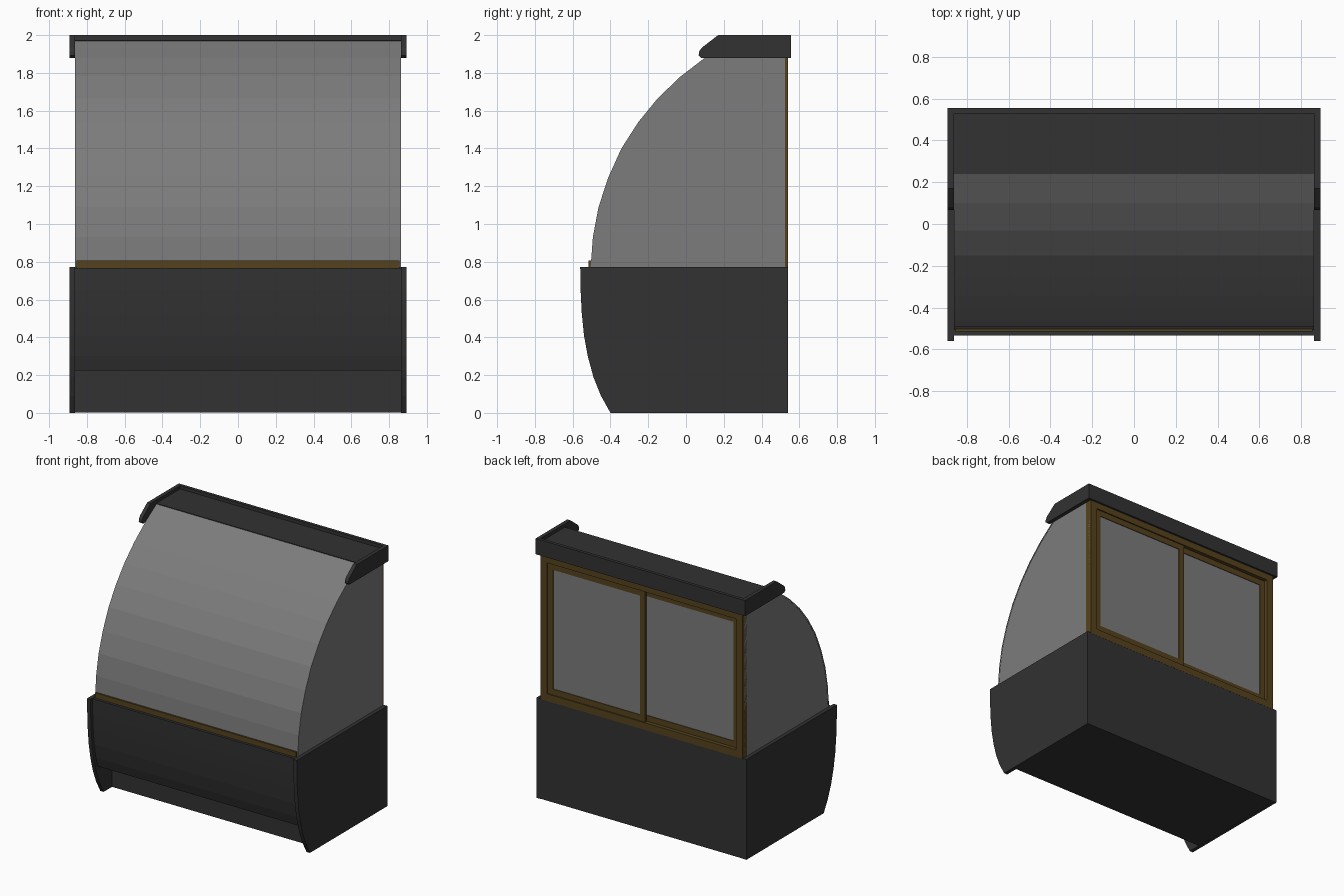
import bpy, bmesh

if "Cube" in bpy.data.objects:
    bpy.data.objects.remove(bpy.data.objects["Cube"])


def material(name, color):
    m = bpy.data.materials.new(name)
    m.diffuse_color = color
    m.use_nodes = True
    m.node_tree.nodes["Principled BSDF"].inputs["Base Color"].default_value = m.diffuse_color
    return m


DARK = material("charcoal", (0.032, 0.032, 0.032, 1))
GOLD = material("bronze", (0.09, 0.055, 0.012, 1))
GLASS = material("glass", (0.2, 0.2, 0.2, 0.6))


def prism(name, profile, x0, x1, mat):
    """Extrude a closed (y, z) profile from x0 to x1."""
    bm = bmesh.new()
    face = bm.faces.new([bm.verts.new((x0, y, z)) for y, z in profile])
    ext = bmesh.ops.extrude_face_region(bm, geom=[face])
    moved = [v for v in ext["geom"] if isinstance(v, bmesh.types.BMVert)]
    bmesh.ops.translate(bm, verts=moved, vec=(x1 - x0, 0, 0))
    bmesh.ops.recalc_face_normals(bm, faces=bm.faces)
    mesh = bpy.data.meshes.new(name)
    bm.to_mesh(mesh)
    bm.free()
    mesh.materials.append(mat)
    ob = bpy.data.objects.new(name, mesh)
    bpy.context.collection.objects.link(ob)
    return ob


def box(name, x, y, z, mat):
    prof = [(y[0], z[0]), (y[1], z[0]), (y[1], z[1]), (y[0], z[1])]
    return prism(name, prof, x[0], x[1], mat)


def pair(name, profile, x0, x1, mat):
    """Same profile on the right and left ends."""
    prism(name + "_right", profile, x0, x1, mat)
    prism(name + "_left", profile, -x1, -x0, mat)


def frame(name, x, y, z, w, mat):
    """Rectangular frame of two stiles and two rails."""
    box(name + "_stile_a", (x[0], x[0] + w), y, z, mat)
    box(name + "_stile_b", (x[1] - w, x[1]), y, z, mat)
    inner = (x[0] + w, x[1] - w)
    box(name + "_bottom_rail", inner, y, (z[0], z[0] + w), mat)
    box(name + "_top_rail", inner, y, (z[1] - w, z[1]), mat)


# Base: bowed end panels and an inset body with a recessed toe kick
bow = [(-0.56, 0.772), (-0.558, 0.65), (-0.552, 0.53), (-0.54, 0.41),
       (-0.52, 0.30), (-0.49, 0.19), (-0.45, 0.09), (-0.40, 0.0)]
pair("base_end_panel", bow + [(0.54, 0), (0.54, 0.772)], 0.863, 0.892, DARK)
front = [(y + 0.025, z) for y, z in bow[:5]]
front[0] = (-0.535, 0.768)
prism("base_body", front + [(-0.473, 0.225), (-0.30, 0.225), (-0.30, 0.001),
                            (0.539, 0.001), (0.539, 0.768)], -0.863, 0.863, DARK)

# Curved front glass and matching end glass
arc = [(-0.505, 0.77), (-0.493, 0.93), (-0.463, 1.09), (-0.412, 1.245),
       (-0.342, 1.40), (-0.252, 1.54), (-0.15, 1.665), (-0.03, 1.78),
       (0.10, 1.88), (0.24, 1.97)]
inner = [(y + 0.008, z - 0.006) for y, z in arc]
prism("front_glass", arc + inner[::-1], -0.862, 0.862, GLASS)
pair("end_glass", inner + [(0.525, 1.964), (0.525, 0.764)], 0.852, 0.86, GLASS)

# Bronze strip holding the foot of the front glass
box("front_sill", (-0.855, 0.855), (-0.515, -0.485), (0.766, 0.808), GOLD)

# Roof: end caps, top board and back rim
cap = [(0.555, 1.88), (0.555, 2.0), (0.17, 2.0), (0.082, 1.932),
       (0.069, 1.912), (0.067, 1.892), (0.08, 1.88)]
pair("roof_end_cap", cap, 0.863, 0.892, DARK)
box("roof_board", (-0.863, 0.863), (0.24, 0.53), (1.95, 1.975), DARK)
box("roof_back_rim", (-0.863, 0.863), (0.53, 0.555), (1.88, 2.0), DARK)

# Back opening frame with two sliding doors
frame("back_frame", (-0.86, 0.86), (0.485, 0.54), (0.768, 1.885), 0.055, GOLD)
for name, x, y in (("right_door", (-0.025, 0.805), 0.513),
                   ("left_door", (-0.805, 0.025), 0.493)):
    z = (0.823, 1.83)
    frame(name, x, (y, y + 0.018), z, 0.045, GOLD)
    box(name + "_glass", (x[0] + 0.04, x[1] - 0.04), (y + 0.005, y + 0.013),
        (z[0] + 0.04, z[1] - 0.04), GLASS)
